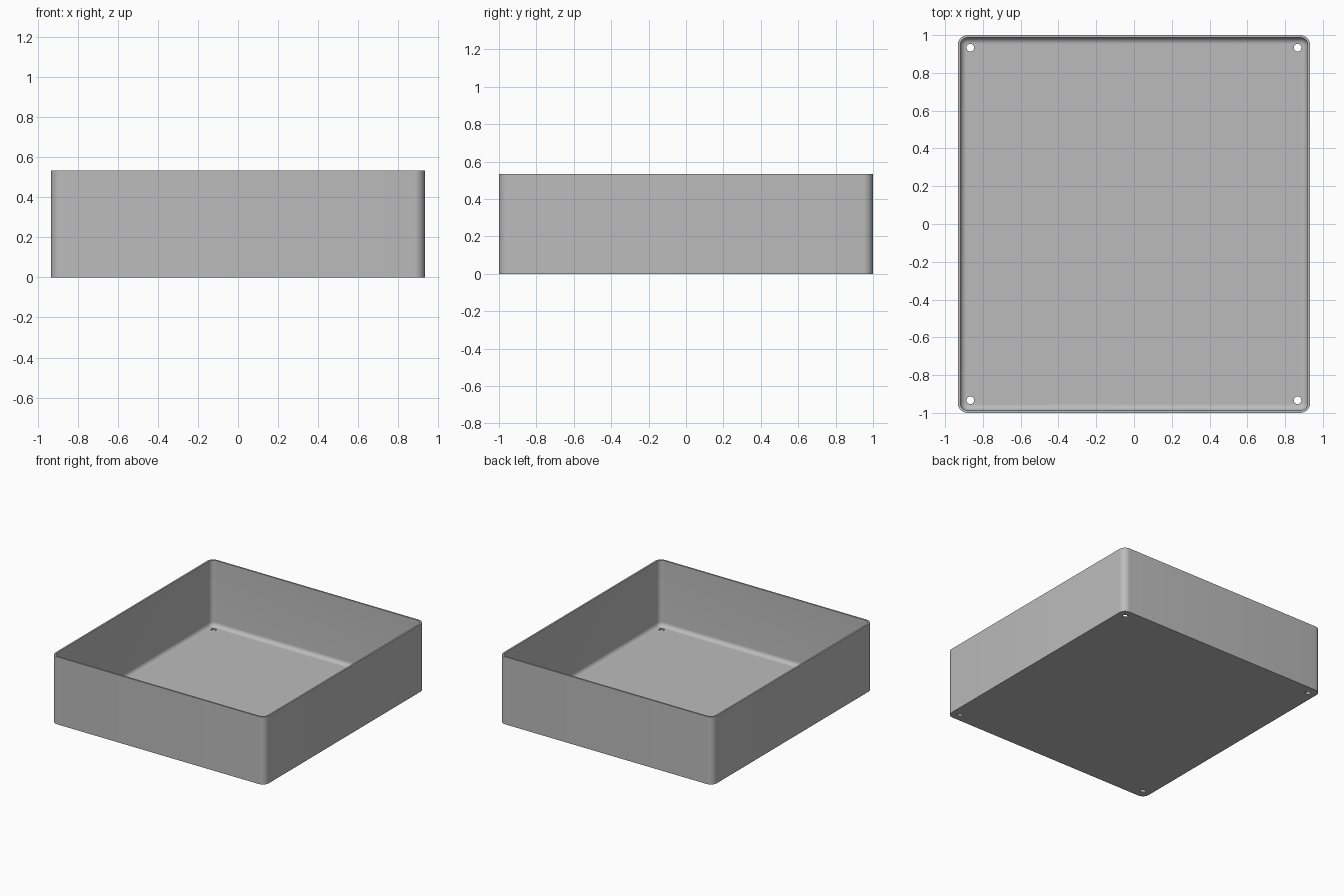
import bpy, bmesh, math

if "Cube" in bpy.data.objects:
    bpy.data.objects.remove(bpy.data.objects["Cube"])

HALF_X, HALF_Y, HEIGHT = 0.933, 1.0, 0.533
WALL, CORNER, FILLET = 0.0133, 0.053, 0.033
HOLE_INSET, HOLE_RADIUS = 0.0667, 0.02
STEPS = 8

grey = bpy.data.materials.new("plain grey")
grey.use_nodes = True
colour = (0.5, 0.5, 0.5, 1)
grey.diffuse_color = colour
grey.node_tree.nodes["Principled BSDF"].inputs["Base Color"].default_value = colour


def rounded_ring(bm, inset, z):
    """Rounded rectangle of vertices, offset inwards from the outer wall."""
    radius = CORNER - inset
    ring = []
    for quarter, (sx, sy) in enumerate([(1, 1), (-1, 1), (-1, -1), (1, -1)]):
        for i in range(STEPS + 1):
            a = (quarter + i / STEPS) * math.pi / 2
            ring.append(bm.verts.new((sx * (HALF_X - CORNER) + radius * math.cos(a),
                                      sy * (HALF_Y - CORNER) + radius * math.sin(a), z)))
    return ring


# Open tray: outer wall, rim, inner wall, then the fillet down to the floor
levels = [(0, 0), (0, HEIGHT), (WALL, HEIGHT)]
for i in range(STEPS + 1):
    a = i / STEPS * math.pi / 2
    levels.append((WALL + FILLET * (1 - math.cos(a)),
                   WALL + FILLET * (1 - math.sin(a))))

bm = bmesh.new()
rings = [rounded_ring(bm, inset, z) for inset, z in levels]
for low, high in zip(rings, rings[1:]):
    for i in range(len(low)):
        j = (i + 1) % len(low)
        bm.faces.new((low[i], low[j], high[j], high[i]))
bm.faces.new(rings[0][::-1])
bm.faces.new(rings[-1])
bmesh.ops.recalc_face_normals(bm, faces=bm.faces)
mesh = bpy.data.meshes.new("tray")
bm.to_mesh(mesh)
bm.free()
mesh.materials.append(grey)
tray = bpy.data.objects.new("tray", mesh)
bpy.context.collection.objects.link(tray)
bpy.context.view_layer.objects.active = tray

# Screw holes through the floor corners
for sx in (-1, 1):
    for sy in (-1, 1):
        bpy.ops.mesh.primitive_cylinder_add(
            vertices=32, radius=HOLE_RADIUS, depth=0.1,
            location=(sx * (HALF_X - HOLE_INSET), sy * (HALF_Y - HOLE_INSET), 0))
        cutter = bpy.context.object
        cutter.name = "hole_cutter"
        cutter.hide_render = True
        cutter.data.materials.append(grey)
        bpy.context.view_layer.objects.active = tray
        cut = tray.modifiers.new("screw hole", "BOOLEAN")
        cut.operation = "DIFFERENCE"
        cut.solver = "EXACT"
        cut.object = cutter
        bpy.ops.object.modifier_apply(modifier=cut.name)
        bpy.data.objects.remove(cutter)

# Smooth curves, crisp rim and base
bpy.ops.object.select_all(action="DESELECT")
tray.select_set(True)
bpy.ops.object.shade_smooth_by_angle(angle=math.radians(35))
